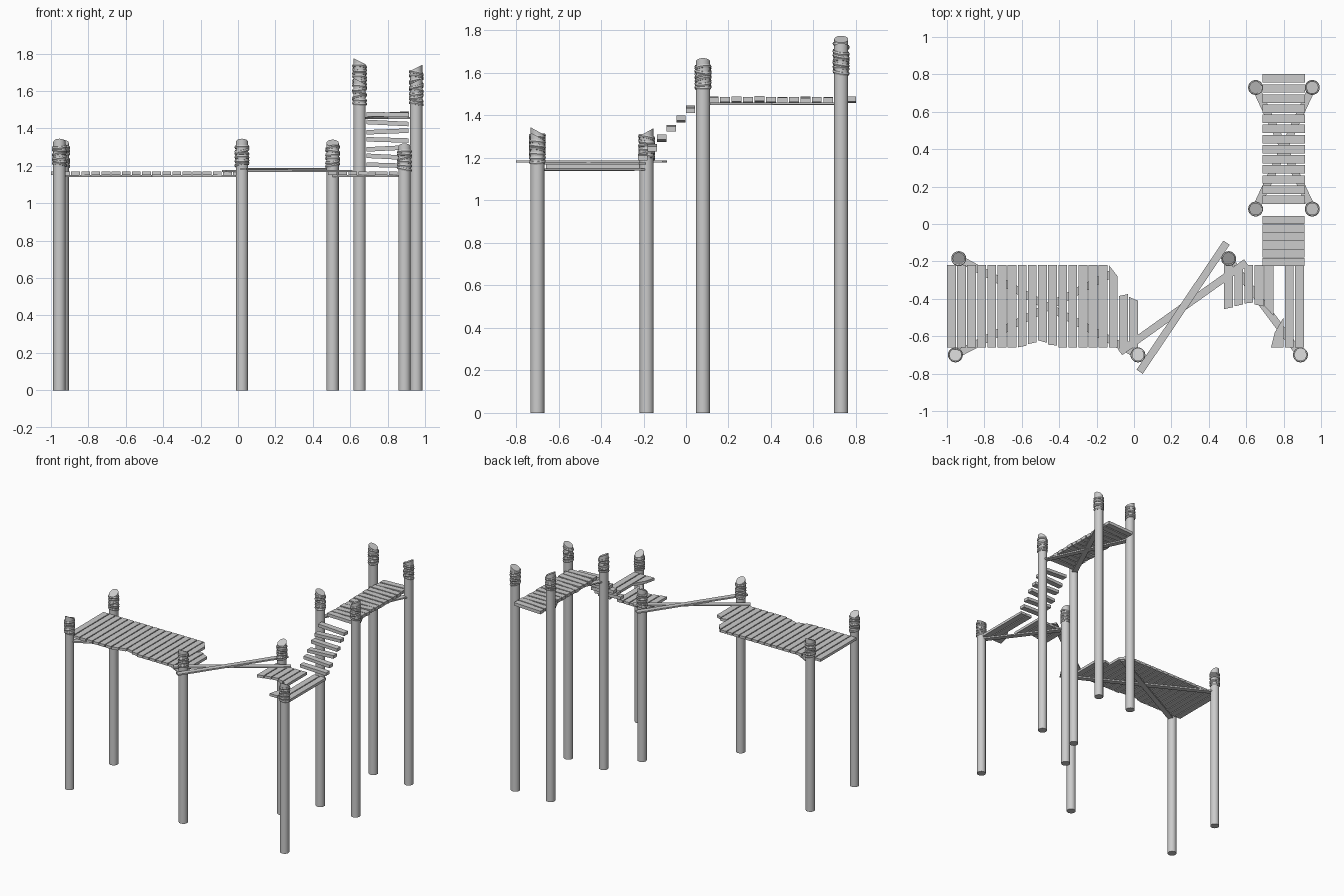
import bpy, bmesh, math, random
from mathutils import Vector

if "Cube" in bpy.data.objects:
    bpy.data.objects.remove(bpy.data.objects["Cube"])
random.seed(4)


def finish(bm, name, smooth=False):
    bmesh.ops.recalc_face_normals(bm, faces=bm.faces[:])
    me = bpy.data.meshes.new(name)
    bm.to_mesh(me)
    bm.free()
    ob = bpy.data.objects.new(name, me)
    bpy.context.collection.objects.link(ob)
    if smooth:
        bpy.context.view_layer.objects.active = ob
        ob.select_set(True)
        bpy.ops.object.shade_smooth_by_angle(angle=math.radians(35))
        ob.select_set(False)
    return ob


def prism(bm, outline, z0, z1, tilt=0.0):
    """Extrude a top-view outline; tilt raises z along x."""
    cx = sum(p[0] for p in outline) / len(outline)
    lo = [bm.verts.new((x, y, z0 + tilt * (x - cx))) for x, y in outline]
    hi = [bm.verts.new((x, y, z1 + tilt * (x - cx))) for x, y in outline]
    bm.faces.new(lo[::-1])
    bm.faces.new(hi)
    n = len(lo)
    for i in range(n):
        j = (i + 1) % n
        bm.faces.new((lo[i], lo[j], hi[j], hi[i]))


def beam(name, a, b, z0, z1, width=0.04):
    bm = bmesh.new()
    a, b = Vector(a), Vector(b)
    d = (b - a).normalized() * width / 2
    s = Vector((-d.y, d.x))
    prism(bm, [a - s, b - s, b + s, a + s], z0, z1)
    return finish(bm, name)


def post(name, x, y, top, slant, r=0.033, sides=20):
    """Round post with a slanted top; slant = rise per unit in x and y."""
    bm = bmesh.new()
    bmesh.ops.create_cone(bm, cap_ends=True, segments=sides, radius1=r, radius2=r, depth=1)
    mid = top - r * math.hypot(*slant)
    for v in bm.verts:
        up = v.co.z > 0
        v.co.z = mid + slant[0] * v.co.x + slant[1] * v.co.y if up else 0
        v.co.x += x
        v.co.y += y
    finish(bm, name, True)
    # rope windings below the top
    bm = bmesh.new()
    for k in range(6):
        zc = top - 0.137 + 0.0185 * k
        tx, ty = random.uniform(-.22, .22), random.uniform(-.22, .22)
        rings = []
        for i in range(sides):
            a = 2 * math.pi * i / sides
            ring = []
            for j in range(6):
                b = 2 * math.pi * j / 6
                rr = r + 0.001 + 0.006 * math.cos(b)
                px, py = rr * math.cos(a), rr * math.sin(a)
                ring.append(bm.verts.new((x + px, y + py,
                            zc + tx * px + ty * py + 0.009 * math.sin(b))))
            rings.append(ring)
        for i in range(sides):
            p, q = rings[i], rings[(i + 1) % sides]
            for j in range(6):
                m = (j + 1) % 6
                bm.faces.new((p[j], q[j], q[m], p[m]))
    finish(bm, name + "_rope", True)


# Posts
posts = {
    "left_back_post": (-0.937, -0.185, 1.34, (0, .55)),
    "left_front_post": (-0.955, -0.70, 1.345, (0, -.55)),
    "middle_front_post": (0.021, -0.70, 1.345, (0, -.55)),
    "middle_back_post": (0.506, -0.185, 1.34, (0, .55)),
    "corner_front_post": (0.89, -0.70, 1.32, (0, -.55)),
    "upper_left_near_post": (0.65, 0.08, 1.67, (-.5, 0)),
    "upper_right_near_post": (0.953, 0.08, 1.67, (.5, 0)),
    "upper_left_far_post": (0.65, 0.73, 1.775, (-.5, 0)),
    "upper_right_far_post": (0.953, 0.73, 1.74, (.5, 0)),
}
for name, spec in posts.items():
    post(name, *spec)

PITCH, WIDE = 0.0541, 0.047

# Left deck: (bottom left, bottom right, top left, top right) overrides for broken planks
broken = {7: (-.66, -.65, -.22, -.22), 8: (-.642, -.632, -.22, -.22),
          9: (-.622, -.635, -.22, -.22), 10: (-.645, -.65, -.22, -.22),
          16: (-.66, -.66, -.22, -.28), 17: (-.66, -.66, -.385, -.375),
          18: (-.66, -.66, -.39, -.41)}
bm = bmesh.new()
for i in range(19):
    x = -1.0 + i * PITCH
    bl, br, tl, tr = broken.get(i, (-.66, -.66, -.22, -.22))
    prism(bm, [(x, bl), (x + WIDE, br), (x + WIDE, tr), (x, tl)], 1.151, 1.171)
finish(bm, "left_deck_planks")
beam("left_deck_brace_a", (-0.937, -0.185), (0.021, -0.70), 1.141, 1.151)
beam("left_deck_brace_b", (-0.955, -0.70), (-0.11, -0.26), 1.139, 1.150)

# Crossed walking beams
beam("crossing_beam_a", (-0.075, -0.685), (0.60, -0.205), 1.168, 1.178)
beam("crossing_beam_b", (0.03, -0.79), (0.495, -0.10), 1.178, 1.189)

# Corner deck, cut away along its diagonal brace
bm = bmesh.new()
bottoms = [(-.455, -.445), (-.44, -.43), (-.425, -.42), (-.43, -.44),
           (-.44, -.49), (-.66, -.66), (-.66, -.66), (-.66, -.66)]
for i, (bl, br) in enumerate(bottoms):
    x = 0.482 + i * PITCH
    tl, tr = (-.58, -.50) if i == 5 else (-.22, -.22)
    xl = x - 0.02 if i == 5 else x
    prism(bm, [(xl, bl), (x + WIDE, br), (x + WIDE, tr), (x, tl)], 1.151, 1.171)
finish(bm, "corner_deck_planks")
beam("corner_deck_brace", (0.506, -0.185), (0.89, -0.70), 1.141, 1.151)

# Stair treads
bm = bmesh.new()
for i in range(6):
    y, z = -0.203 + i * 0.0448, 1.203 + i * 0.0452
    t = random.choice((-.05, -.03, .04, .05))
    prism(bm, [(.688, y - .022), (.912, y - .022), (.912, y + .022), (.688, y + .022)],
          z - .012, z + .012, t)
finish(bm, "stair_treads")

# Upper deck
bm = bmesh.new()
for i in range(13):
    y = 0.107 + i * 0.0541
    prism(bm, [(.688, y), (.914, y), (.914, y + .045), (.688, y + .045)],
          1.462, 1.486, random.uniform(-.03, .05))
finish(bm, "upper_deck_planks")
beam("upper_deck_brace_a", (0.65, 0.08), (0.953, 0.73), 1.451, 1.461)
beam("upper_deck_brace_b", (0.953, 0.08), (0.65, 0.73), 1.450, 1.460)
